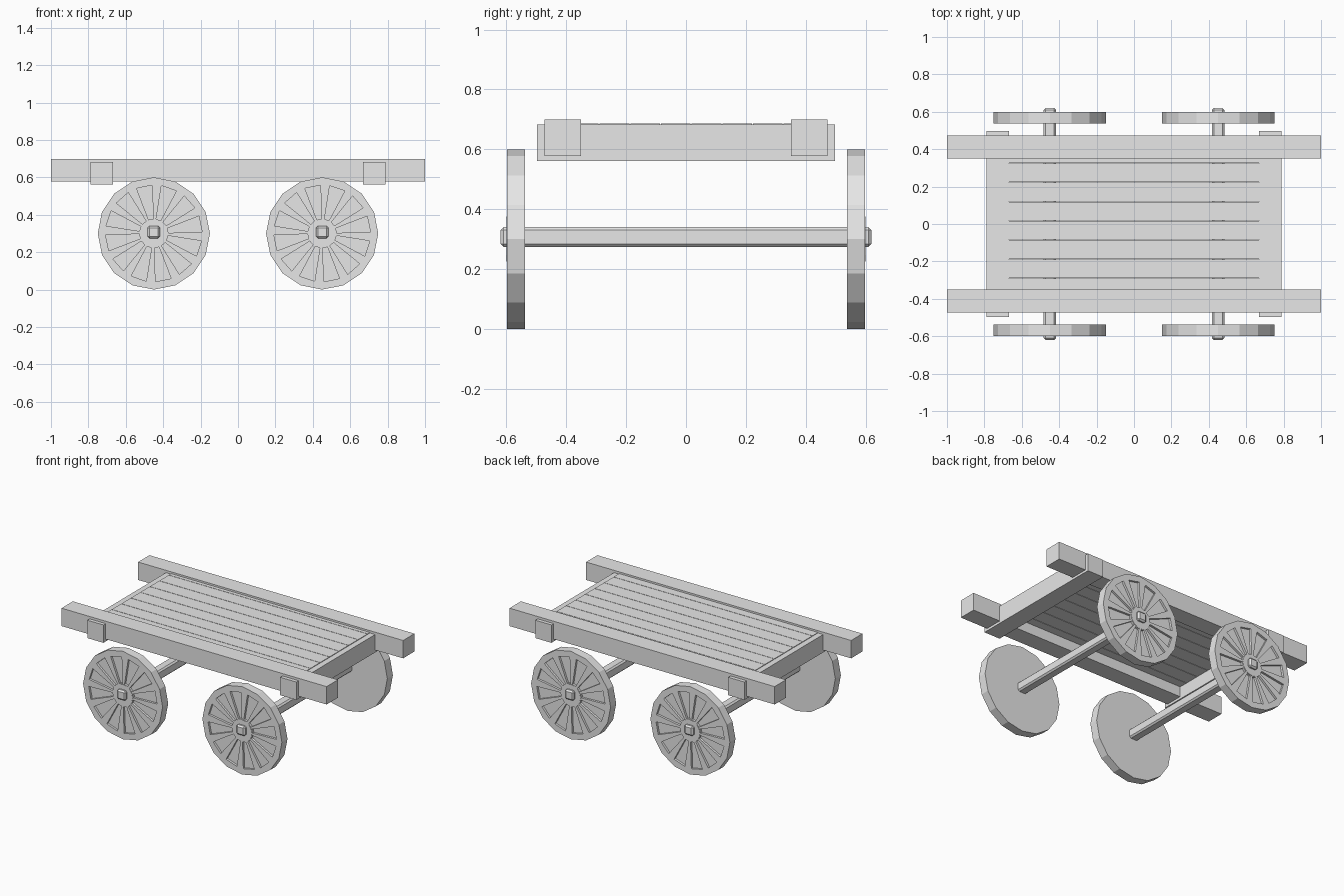
import bpy, bmesh
from math import sin, cos, pi, radians
from mathutils import Matrix

if "Cube" in bpy.data.objects:
    bpy.data.objects.remove(bpy.data.objects["Cube"])

grey = bpy.data.materials.new("plain_grey")
grey.use_nodes = True
grey.diffuse_color = (0.8, 0.8, 0.8, 1)
grey.node_tree.nodes["Principled BSDF"].inputs["Base Color"].default_value = (0.8, 0.8, 0.8, 1)


def add_object(name, mesh, location=(0, 0, 0)):
    obj = bpy.data.objects.new(name, mesh)
    obj.location = location
    bpy.context.collection.objects.link(obj)
    return obj


def finish(bm, name):
    bmesh.ops.recalc_face_normals(bm, faces=bm.faces)
    mesh = bpy.data.meshes.new(name)
    bm.to_mesh(mesh)
    bm.free()
    mesh.materials.append(grey)
    return mesh


def box(name, location, size, bevel=0):
    bm = bmesh.new()
    bmesh.ops.create_cube(bm, size=1, matrix=Matrix.Diagonal((*size, 1)))
    if bevel:
        bmesh.ops.bevel(bm, geom=bm.edges[:], offset=bevel, segments=1, affect='EDGES')
    return add_object(name, finish(bm, name), location)


def prism(bm, outline, y0, y1):
    # Extrude an outline in the XZ plane along Y
    face = bm.faces.new([bm.verts.new((x, y0, z)) for x, z in outline])
    new = bmesh.ops.extrude_face_region(bm, geom=[face])["geom"]
    bmesh.ops.translate(bm, vec=(0, y1 - y0, 0),
                        verts=[v for v in new if isinstance(v, bmesh.types.BMVert)])


def polar(radius, angle):
    return radius * cos(angle), radius * sin(angle)


# Frame: long side beams resting over two cross beams
for side, y in (("right", -0.412), ("left", 0.412)):
    box(side + "_side_beam", (0, y, 0.638), (2, 0.122, 0.122))
for end, x in (("rear", -0.728), ("front", 0.728)):
    box(end + "_cross_beam", (x, 0, 0.622), (0.122, 0.995, 0.122))

# Deck planks with narrow seams
for i in range(8):
    y = 0.376 - i * 0.1025
    box(f"deck_plank_{i + 1}", (0, y, 0.667), (1.5, 0.0995, 0.04))

# Wheel disc, with wedge pockets between the spokes on its outer face
bm = bmesh.new()
prism(bm, [polar(0.3, i * pi / 8) for i in range(16)], -0.03, 0.03)
wheel_mesh = finish(bm, "wheel")

bm = bmesh.new()
for i in range(12):
    start, end = radians(i * 30 + 2), radians(i * 30 + 21)
    prism(bm, [polar(0.078, start), polar(0.258, start),
               polar(0.258, end), polar(0.078, end)], -0.05, -0.015)
cutter = add_object("pocket_cutter", finish(bm, "pocket_cutter"))
cutter.hide_render = True

blank = add_object("wheel_blank", wheel_mesh)
cut = blank.modifiers.new("pockets", 'BOOLEAN')
cut.object = cutter
cut.operation = 'DIFFERENCE'
cut.solver = 'EXACT'
bpy.context.view_layer.update()
spoked = bpy.data.meshes.new_from_object(
    blank.evaluated_get(bpy.context.evaluated_depsgraph_get()))
spoked.name = "spoked_wheel"
bpy.data.objects.remove(blank)
bpy.data.objects.remove(cutter)

# Hub collar, a thin disc over the inner ends of the spokes
bm = bmesh.new()
prism(bm, [polar(0.075, i * pi / 8) for i in range(16)], -0.002, 0.002)
collar = finish(bm, "hub_collar")

# Axles with a wheel at each end
for end, x in (("rear", -0.45), ("front", 0.45)):
    box(end + "_axle", (x, 0, 0.307), (0.066, 1.24, 0.066), bevel=0.01)
    for side, s in (("right", -1), ("left", 1)):
        turn = pi if s > 0 else 0
        wheel = add_object(f"{end}_{side}_wheel", spoked, (x, s * 0.568, 0.3))
        hub = add_object(f"{end}_{side}_hub_collar", collar, (x, s * 0.598, 0.3))
        wheel.rotation_euler.z = hub.rotation_euler.z = turn
